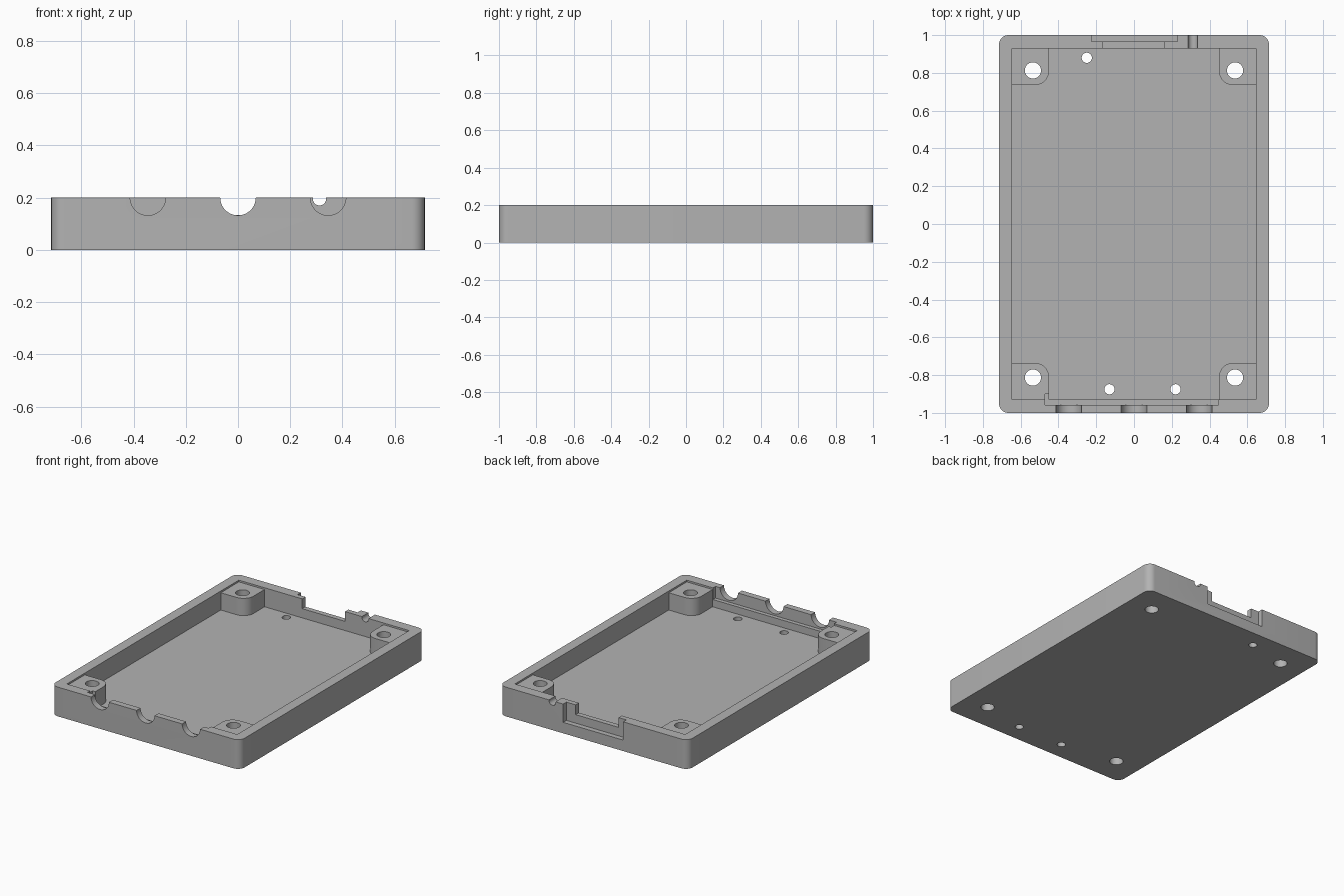
import bpy, bmesh, math

if "Cube" in bpy.data.objects:
    bpy.data.objects.remove(bpy.data.objects["Cube"])

H, FLOOR, POST_TOP = 0.2, 0.07, 0.188      # overall height, floor level, post level

grey = bpy.data.materials.new("plain grey")
grey.diffuse_color = (0.45, 0.45, 0.45, 1)
grey.use_nodes = True
grey.node_tree.nodes["Principled BSDF"].inputs["Base Color"].default_value = grey.diffuse_color


def prism(name, pts, z0, z1):
    """Extrude a flat outline from z0 to z1."""
    bm = bmesh.new()
    face = bm.faces.new([bm.verts.new((x, y, z0)) for x, y in pts])
    top = bmesh.ops.extrude_face_region(bm, geom=[face])["geom"]
    for v in top:
        if isinstance(v, bmesh.types.BMVert):
            v.co.z = z1
    bmesh.ops.recalc_face_normals(bm, faces=bm.faces)
    me = bpy.data.meshes.new(name)
    bm.to_mesh(me)
    bm.free()
    ob = bpy.data.objects.new(name, me)
    bpy.context.collection.objects.link(ob)
    return ob


def arc(cx, cy, r, a0, a1, n):
    return [(cx + r * math.cos(math.radians(a0 + (a1 - a0) * i / n)),
             cy + r * math.sin(math.radians(a0 + (a1 - a0) * i / n))) for i in range(n + 1)]


def rect(x0, x1, y0, y1):
    return [(x0, y0), (x1, y0), (x1, y1), (x0, y1)]


def four_way(quad):
    """Repeat a quarter outline in all four quadrants, counter-clockwise."""
    return (quad + [(-x, y) for x, y in reversed(quad)]
            + [(-x, -y) for x, y in quad] + [(x, -y) for x, y in reversed(quad)])


def cut(cutter):
    """Subtract a cutter from the tray and discard it."""
    mod = tray.modifiers.new("cut", "BOOLEAN")
    mod.operation, mod.solver, mod.object = "DIFFERENCE", "EXACT", cutter
    bpy.context.view_layer.objects.active = tray
    bpy.ops.object.modifier_apply(modifier=mod.name)
    bpy.data.objects.remove(cutter)


def round_hole(x, y, r):
    cut(prism("hole_cutter", arc(x, y, r, 0, 348.75, 31), -0.1, 0.4))


def cable_notch(x, z, r, y0, y1):
    """Round channel along y, open at the rim."""
    pts = [(x + r, 0.3), (x - r, 0.3)] + [(px, pz) for px, pz in arc(x, z, r, 180, 360, 20)]
    ob = prism("notch_cutter", pts, -y1, -y0)
    for v in ob.data.vertices:              # turn the outline upright
        v.co = (v.co.x, -v.co.z, v.co.y)
    cut(ob)


# Tray body with rounded vertical corners
tray = prism("tray", four_way(arc(0.665, 0.95, 0.05, 0, 90, 8)), 0, H)

# Main pocket, leaving a rounded post in each corner
quad = [(0.645, 0.735)] + arc(0.525, 0.81, 0.075, 270, 180, 8) + [(0.45, 0.93)]
cut(prism("pocket_cutter", four_way(quad), FLOOR, 0.3))

# Shallow recess that lowers the post tops below the rim
cut(prism("recess_cutter", rect(-0.645, 0.645, -0.93, 0.93), POST_TOP, 0.3))

# Front panel slot and three round openings
cut(prism("slot_cutter", rect(-0.47, 0.447, -0.957, -0.9), 0.12, 0.3))
for x in (-0.345, 0, 0.345):
    cable_notch(x, H, 0.068, -1.1, -0.94)

# Back connector opening: wide outer step and narrower through cut
cut(prism("step_cutter", rect(-0.225, 0.23, 0.965, 1.1), 0.075, 0.3))
cut(prism("opening_cutter", rect(-0.165, 0.16, 0.9, 1.1), 0.133, 0.3))
cable_notch(0.312, 0.195, 0.025, 0.9, 1.1)

# Screw holes through the posts and small holes through the floor
for sx in (-1, 1):
    for sy in (-1, 1):
        round_hole(sx * 0.535, sy * 0.813, 0.043)
for x, y in ((-0.25, 0.88), (-0.13, -0.875), (0.22, -0.875)):
    round_hole(x, y, 0.027)

# Finish
tray.data.materials.clear()
tray.data.materials.append(grey)
for p in tray.data.polygons:
    p.material_index = 0
bpy.ops.object.select_all(action="DESELECT")
tray.select_set(True)
bpy.context.view_layer.objects.active = tray
bpy.ops.object.shade_smooth_by_angle(angle=math.radians(30))
